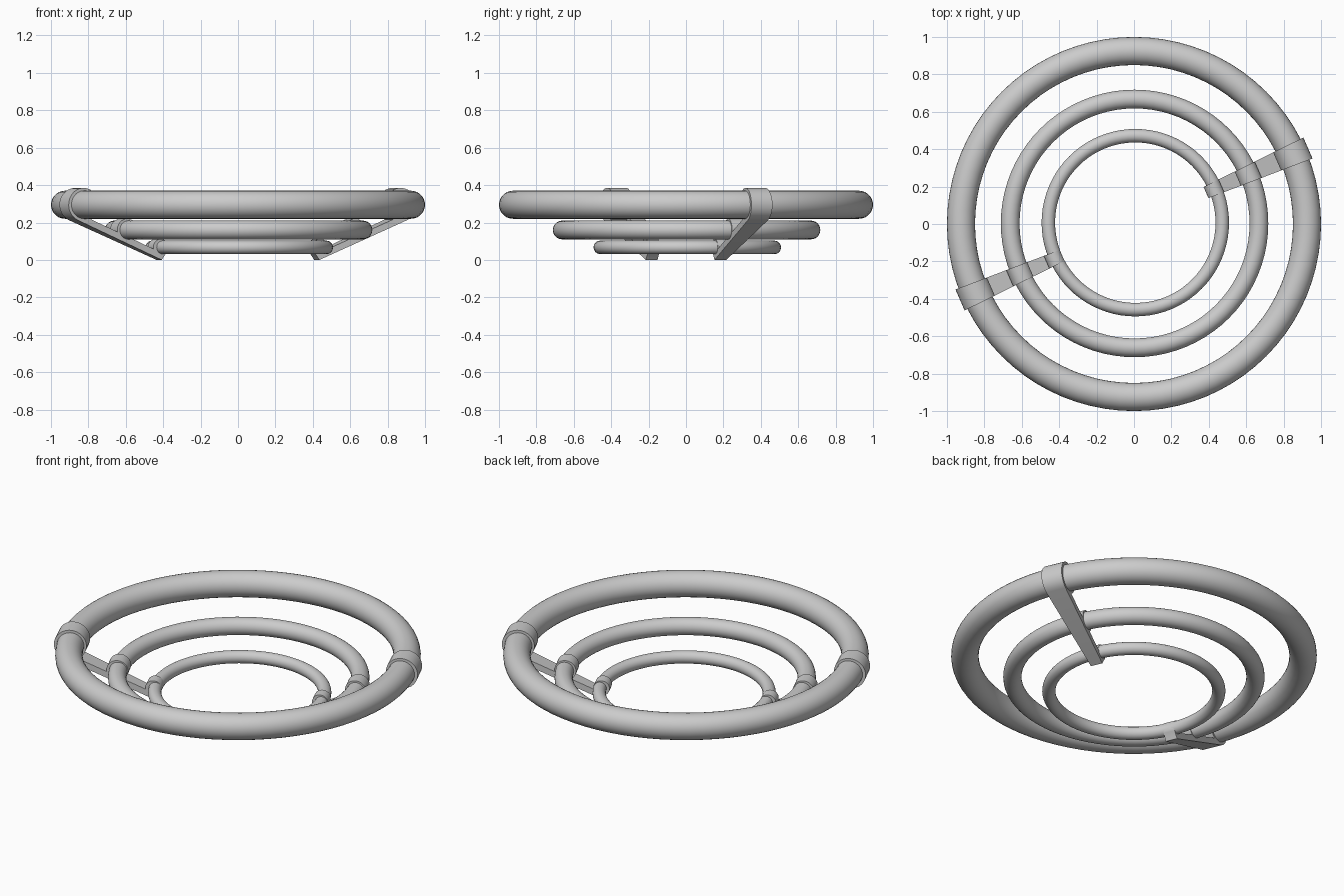
import bpy, bmesh, math

if "Cube" in bpy.data.objects:
    bpy.data.objects.remove(bpy.data.objects["Cube"])

# name, centre offset, ring radius, height, tube radius, clamp radius
RINGS = [
    ("outer_ring", 0.0, 0.925, 0.295, 0.075, 0.090),
    ("middle_ring", 0.003, 0.665, 0.160, 0.050, 0.060),
    ("inner_ring", 0.007, 0.465, 0.067, 0.036, 0.045),
]
STRAP_ANGLE = math.radians(23.6)
FOOT = (0.46, 0.0)       # lowest point of the strap (radius, z)
THICK = 0.035            # strap thickness between clamps


def smooth(obj):
    bpy.ops.object.select_all(action='DESELECT')
    obj.select_set(True)
    bpy.context.view_layer.objects.active = obj
    bpy.ops.object.shade_smooth_by_angle(angle=math.radians(35))


# Three concentric stepped rings
for name, off, radius, z, tube, _ in RINGS:
    bpy.ops.mesh.primitive_torus_add(location=(off, off, z), major_radius=radius,
                                     minor_radius=tube, major_segments=80,
                                     minor_segments=28)
    ring = bpy.context.object
    ring.name = name
    smooth(ring)


def strap_profile():
    """Side outline of a sloping strap with a round clamp at each ring."""
    _, _, r0, z0, _, c0 = RINGS[0]
    dx, dz = r0 - FOOT[0], z0 - FOOT[1]
    slope = math.atan2(dz, dx) - math.asin(c0 / math.hypot(dx, dz))
    ca, sa = math.cos(slope), math.sin(slope)
    pts = [(0.0, 0.0)]
    for i, (_, _, r, z, _, c) in enumerate(RINGS):
        x, y = r - FOOT[0], z - FOOT[1]
        u, v = x * ca + y * sa, -x * sa + y * ca
        dip = math.asin((v - THICK) / c)
        start = -math.pi / 2 if i == 0 else -dip
        end = math.pi + dip if i < 2 else math.pi + 0.5
        for k in range(25):
            a = start + (end - start) * k / 24
            pts.append((u + c * math.cos(a), v + c * math.sin(a)))
    return [(FOOT[0] + u * ca - v * sa, FOOT[1] + u * sa + v * ca) for u, v in pts]


def make_strap(name, angle):
    bm = bmesh.new()
    ca, sa = math.cos(angle), math.sin(angle)
    sides = []
    for s in (-1, 1):
        row = []
        for r, z in strap_profile():
            w = s * (0.065 + (r - 0.42) * 0.097) / 2
            row.append(bm.verts.new((r * ca - w * sa, r * sa + w * ca, z)))
        sides.append(row)
        bm.faces.new(row)
    a, b = sides
    for i in range(len(a)):
        j = (i + 1) % len(a)
        bm.faces.new((a[i], a[j], b[j], b[i]))
    bmesh.ops.recalc_face_normals(bm, faces=bm.faces)
    mesh = bpy.data.meshes.new(name)
    bm.to_mesh(mesh)
    bm.free()
    obj = bpy.data.objects.new(name, mesh)
    bpy.context.collection.objects.link(obj)
    smooth(obj)


# Two opposite connecting straps
make_strap("right_strap", STRAP_ANGLE)
make_strap("left_strap", STRAP_ANGLE + math.pi)
